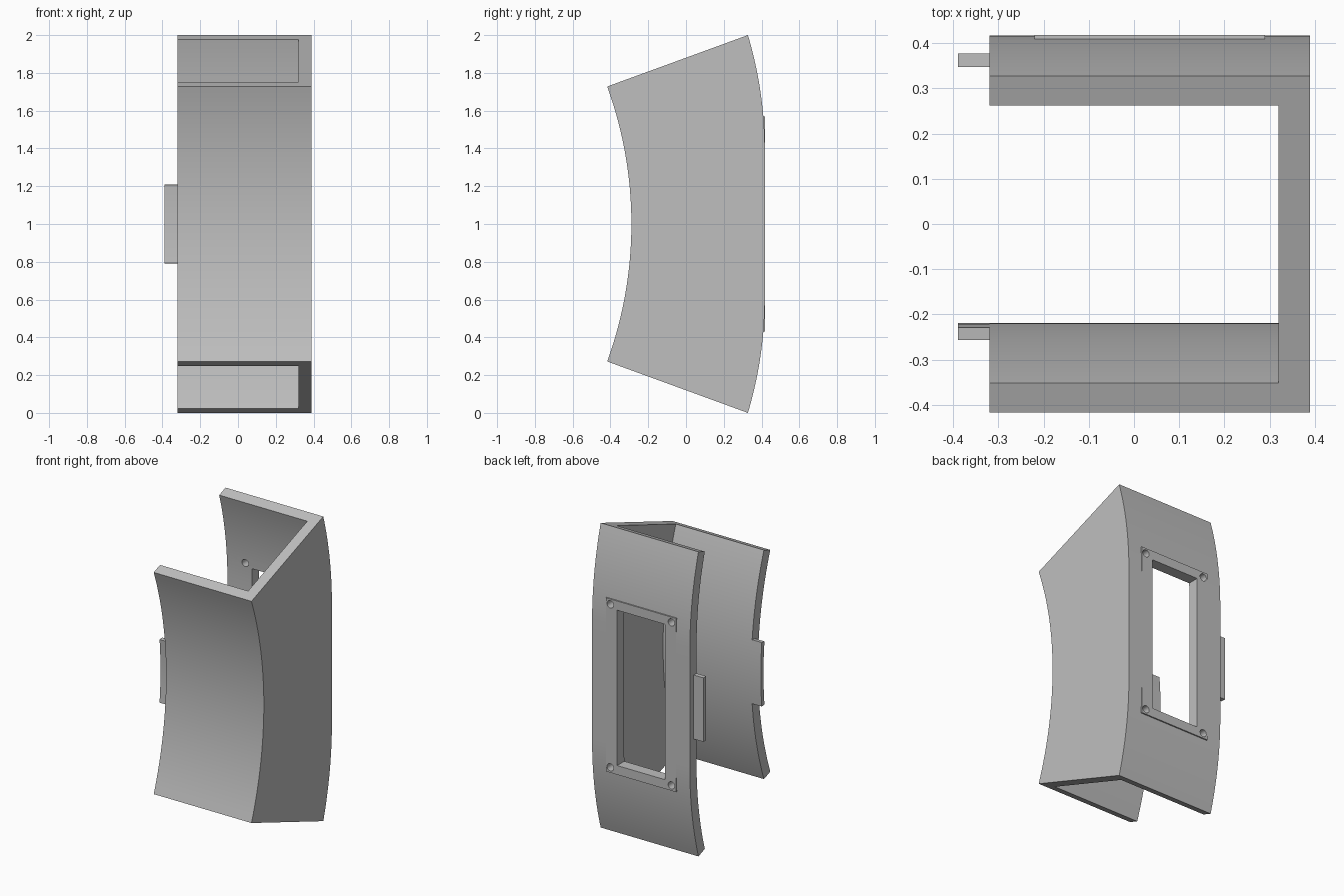
import bpy, bmesh
from math import sin, cos, radians, asin
from mathutils import Matrix, Vector

old = bpy.data.objects.get("Cube")
if old:
    bpy.data.objects.remove(old, do_unlink=True)

grey = bpy.data.materials.new("plain grey")
grey.use_nodes = True
grey.diffuse_color = (0.52, 0.52, 0.52, 1)
grey.node_tree.nodes["Principled BSDF"].inputs["Base Color"].default_value = (0.52, 0.52, 0.52, 1)

WALL = 0.07                      # shell thickness
X0, X1 = -0.32, 0.39             # open edge and closed side
BACK_Y, FLAT, BACK_R = 0.4175, 0.384, 2.16
FRONT_C, FRONT_R = -2.417, 2.128
BACK_END = asin((1 - FLAT) / BACK_R)
FRONT_END = radians(20)


def front_curve(offset, end=FRONT_END, steps=32):
    """Front arc from bottom to top, moved inward by offset."""
    r = FRONT_R + offset
    angles = [end * (2 * i / steps - 1) for i in range(steps + 1)]
    return [(FRONT_C + r * cos(a), 1 + r * sin(a)) for a in angles]


def back_curve(offset, end=BACK_END, steps=16):
    """Back outline from top to bottom: arc, flat, arc."""
    r, c = BACK_R - offset, BACK_Y - BACK_R
    top = [(c + r * cos(a), 1 + FLAT + r * sin(a))
           for a in (end * (1 - i / steps) for i in range(steps + 1))]
    return top + [(y, 2 - z) for y, z in reversed(top)]


def make(name, bm):
    bmesh.ops.recalc_face_normals(bm, faces=bm.faces)
    mesh = bpy.data.meshes.new(name)
    bm.to_mesh(mesh)
    bm.free()
    mesh.materials.append(grey)
    ob = bpy.data.objects.new(name, mesh)
    bpy.context.collection.objects.link(ob)
    return ob


def prism(name, profile, xa, xb):
    """Extrude a side (y, z) profile along x."""
    bm = bmesh.new()
    face = bm.faces.new([bm.verts.new((xa, y, z)) for y, z in profile])
    out = bmesh.ops.extrude_face_region(bm, geom=[face])
    moved = [v for v in out["geom"] if isinstance(v, bmesh.types.BMVert)]
    bmesh.ops.translate(bm, verts=moved, vec=Vector((xb - xa, 0, 0)))
    return make(name, bm)


def box(name, xa, xb, ya, yb, za, zb):
    return prism(name, [(ya, za), (yb, za), (yb, zb), (ya, zb)], xa, xb)


def combine(target, tool, operation):
    """Apply a boolean and drop the helper."""
    mod = target.modifiers.new("shape", 'BOOLEAN')
    mod.operation, mod.solver, mod.object = operation, 'EXACT', tool
    bpy.context.view_layer.update()
    deps = bpy.context.evaluated_depsgraph_get()
    mesh = bpy.data.meshes.new_from_object(target.evaluated_get(deps))
    target.modifiers.clear()
    target.data = mesh
    bpy.data.objects.remove(tool, do_unlink=True)


# Curved shell, hollow and open at top, bottom and one side
shell = prism("curved_shell", front_curve(0) + back_curve(0), X0, X1)
extra = radians(4)
cavity = prism("cavity_cutter",
               front_curve(WALL, FRONT_END + extra) + back_curve(WALL, BACK_END + extra),
               X0 - 0.1, X1 - WALL)
combine(shell, cavity, 'DIFFERENCE')

# Flat mounting pad around the back window
combine(shell, box("mounting_pad", -0.22, 0.29, 0.37, 0.418, 0.43, 1.57), 'UNION')
combine(shell, box("window_cutter", -0.14, 0.207, 0.2, 0.6, 0.49, 1.51), 'DIFFERENCE')

# Screw holes at the pad corners
for x in (-0.187, 0.257):
    for z in (0.465, 1.535):
        bm = bmesh.new()
        bmesh.ops.create_cone(
            bm, cap_ends=True, segments=24, radius1=0.024, radius2=0.024, depth=0.4,
            matrix=Matrix.Translation((x, 0.4, z)) @ Matrix.Rotation(radians(90), 4, 'X'))
        combine(shell, make("hole_cutter", bm), 'DIFFERENCE')

# Locating tabs on the open edge
tab_end = asin(0.21 / (FRONT_R + WALL))
front_tab = prism("front_tab",
                  front_curve(WALL - 0.028, tab_end, 8) + front_curve(WALL, tab_end, 8)[::-1],
                  X0 - 0.07, X0)
inner = BACK_Y - WALL
back_tab = box("back_tab", X0 - 0.07, X0, inner, inner + 0.03, 0.79, 1.21)

# Smooth the curves, keep the edges crisp
bpy.ops.object.select_all(action='DESELECT')
for ob in (shell, front_tab, back_tab):
    ob.select_set(True)
bpy.context.view_layer.objects.active = shell
bpy.ops.object.shade_smooth_by_angle(angle=radians(20))
